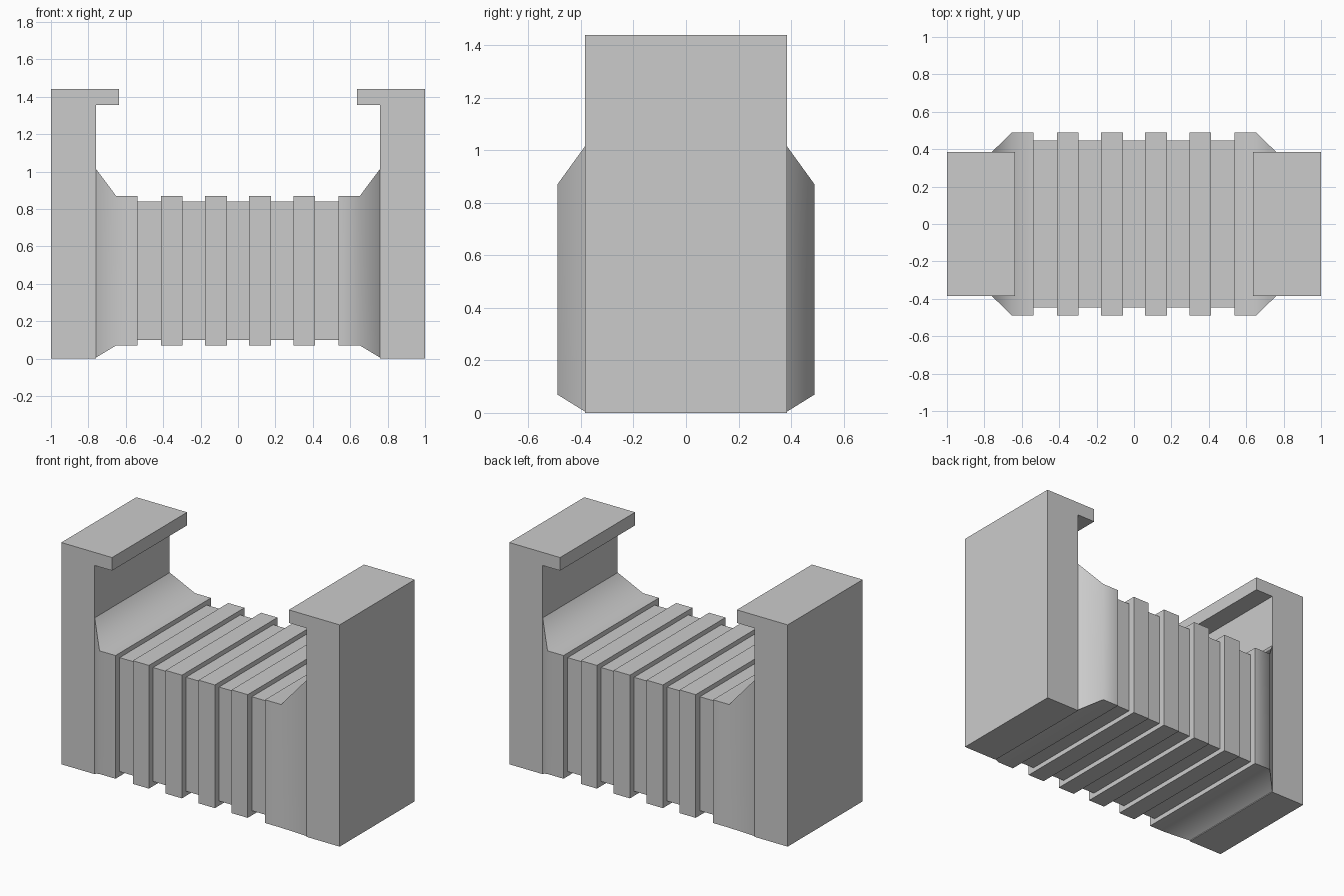
import bpy, bmesh, math

if "Cube" in bpy.data.objects:
    bpy.data.objects.remove(bpy.data.objects["Cube"])


def finish(name, bm):
    bmesh.ops.recalc_face_normals(bm, faces=bm.faces)
    mesh = bpy.data.meshes.new(name)
    bm.to_mesh(mesh)
    bm.free()
    obj = bpy.data.objects.new(name, mesh)
    bpy.context.collection.objects.link(obj)
    return obj


# Hooked end posts: L-shaped profile extruded along y
profile = [(1.0, 0.0), (1.0, 1.44), (0.635, 1.44),
           (0.635, 1.355), (0.76, 1.355), (0.76, 0.0)]


def end_post(name, side):
    bm = bmesh.new()
    face = bm.faces.new([bm.verts.new((side * x, -0.385, z)) for x, z in profile])
    ext = bmesh.ops.extrude_face_region(bm, geom=[face])
    verts = [v for v in ext["geom"] if isinstance(v, bmesh.types.BMVert)]
    bmesh.ops.translate(bm, vec=(0, 0.77, 0), verts=verts)
    return finish(name, bm)


end_post("left_post", -1)
end_post("right_post", 1)

# Ribbed body: rectangular sections (half depth, bottom, top) lofted along x
FLARE = (0.385, 0.005, 1.015)
RIB = (0.49, 0.07, 0.87)
GROOVE = (0.447, 0.10, 0.84)
half = [(0.06, GROOVE), (0.06, RIB), (0.177, RIB), (0.177, GROOVE),
        (0.297, GROOVE), (0.297, RIB), (0.413, RIB), (0.413, GROOVE),
        (0.537, GROOVE), (0.537, RIB), (0.652, RIB), (0.76, FLARE)]
sections = [(-x, s) for x, s in reversed(half)] + half

bm = bmesh.new()
rings = []
for x, (d, lo, hi) in sections:
    rings.append([bm.verts.new((x, y, z))
                  for y, z in ((-d, lo), (d, lo), (d, hi), (-d, hi))])
for a, b in zip(rings, rings[1:]):
    for i in range(4):
        j = (i + 1) % 4
        bm.faces.new((a[i], a[j], b[j], b[i]))
body = finish("ribbed_body", bm)

# Soft shading across the flared ends, sharp ribs and corners
bpy.ops.object.select_all(action='DESELECT')
body.select_set(True)
bpy.context.view_layer.objects.active = body
bpy.ops.object.shade_smooth_by_angle(angle=math.radians(55))
